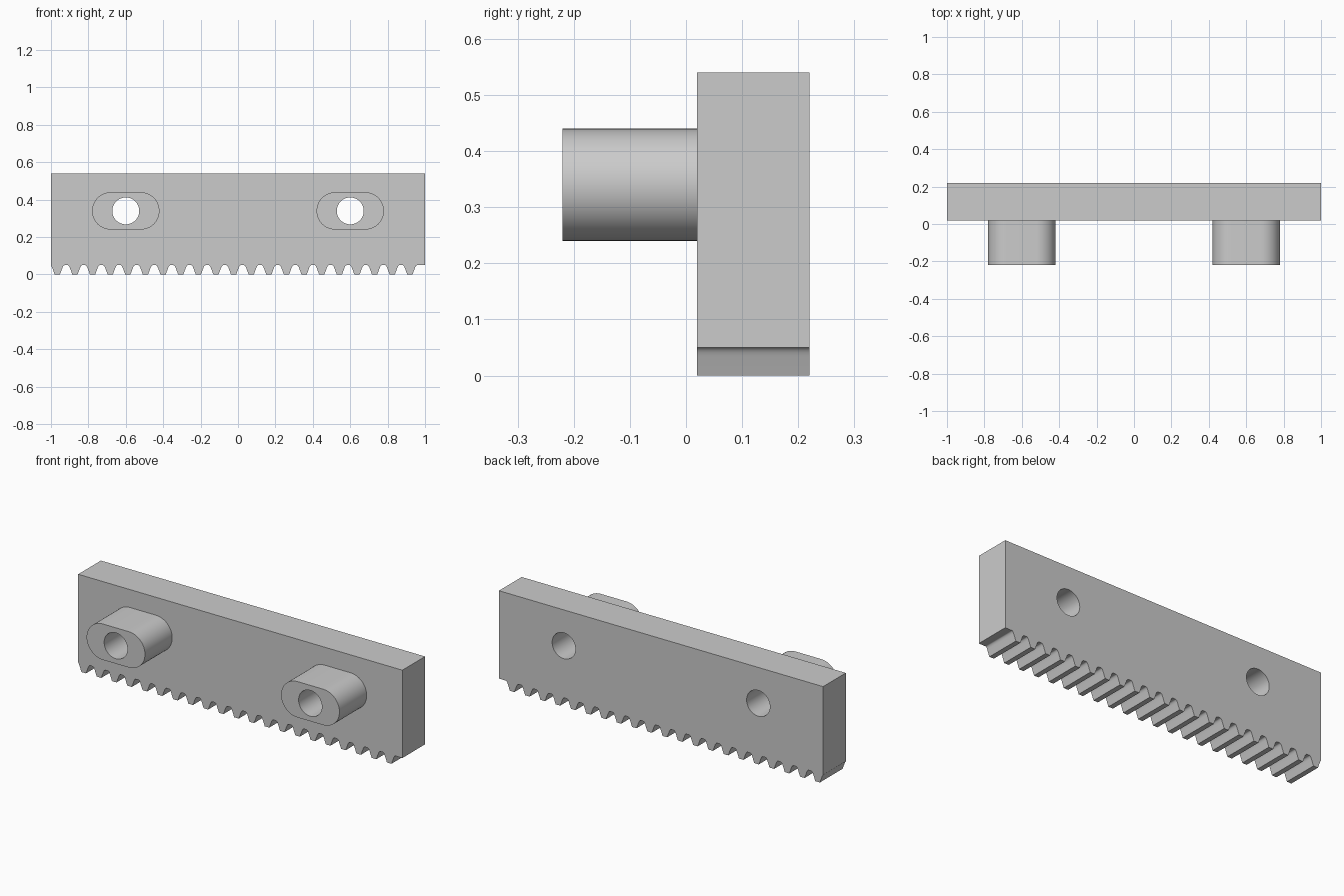
import bpy, bmesh, math
from mathutils import Vector

cube = bpy.data.objects.get("Cube")
if cube:
    bpy.data.objects.remove(cube, do_unlink=True)

grey = bpy.data.materials.new("light_grey")
grey.use_nodes = True
colour = (0.6, 0.6, 0.6, 1)
grey.diffuse_color = colour
grey.node_tree.nodes["Principled BSDF"].inputs["Base Color"].default_value = colour

PITCH = 0.03 * math.pi
TEETH = 21
FIRST = -0.966
ROOT = 0.05
TOP = 0.54
HOLE_X, HOLE_Z = 0.6, 0.34


def extrude(name, outline, y0, y1):
    """Solid from an (x, z) outline, running from y0 to y1."""
    bm = bmesh.new()
    face = bm.faces.new([bm.verts.new((x, y0, z)) for x, z in outline])
    geom = bmesh.ops.extrude_face_region(bm, geom=[face])["geom"]
    moved = [v for v in geom if isinstance(v, bmesh.types.BMVert)]
    bmesh.ops.translate(bm, verts=moved, vec=(0, y1 - y0, 0))
    bmesh.ops.recalc_face_normals(bm, faces=bm.faces)
    mesh = bpy.data.meshes.new(name)
    bm.to_mesh(mesh)
    bm.free()
    mesh.materials.append(grey)
    obj = bpy.data.objects.new(name, mesh)
    bpy.context.collection.objects.link(obj)
    return obj


def slot(cx, cz, half, radius, steps=24):
    """Outline of two half circles; a full circle when half is zero."""
    points = []
    for side in (1, -1):
        start = -side * math.pi / 2
        for i in range(steps + 1 if half else steps):
            a = start + math.pi * i / steps
            points.append((cx + side * half + radius * math.cos(a),
                           cz + radius * math.sin(a)))
    return points


def drill(obj, cutter):
    mod = obj.modifiers.new("hole", "BOOLEAN")
    mod.operation = "DIFFERENCE"
    mod.solver = "EXACT"
    mod.object = cutter
    bpy.context.view_layer.objects.active = obj
    bpy.ops.object.modifier_apply(modifier=mod.name)


# Half tooth: straight flank, then a rounded root
half_tooth = [Vector((0.014, 0))]
a, b, c = Vector((0.027, 0.035)), Vector((0.0325, ROOT)), Vector((0.04, ROOT))
for i in range(6):
    t = i / 5
    half_tooth.append(a * (1 - t) ** 2 + b * 2 * t * (1 - t) + c * t * t)

# Toothed bar
outline = []
for n in range(TEETH):
    x = FIRST + n * PITCH
    outline += [(max(x - p.x, -1), p.y) for p in reversed(half_tooth)]
    outline += [(x + p.x, p.y) for p in half_tooth]
outline += [(1, ROOT), (1, TOP), (-1, TOP)]
rack = extrude("toothed_bar", outline, 0.02, 0.22)
parts = [rack]

# Mounting bosses with through holes
for side, label in ((1, "left"), (-1, "right")):
    x = side * HOLE_X
    boss = extrude(label + "_boss", slot(x, HOLE_Z, 0.08, 0.1), -0.22, 0.02)
    cutter = extrude("hole_cutter", slot(x, HOLE_Z, 0, 0.072), -0.3, 0.3)
    cutter.hide_render = True
    drill(rack, cutter)
    drill(boss, cutter)
    bpy.data.objects.remove(cutter, do_unlink=True)
    parts.append(boss)

# Smooth rounded surfaces, keep hard edges
bpy.ops.object.select_all(action="DESELECT")
for obj in parts:
    obj.select_set(True)
bpy.context.view_layer.objects.active = rack
bpy.ops.object.shade_smooth_by_angle(angle=math.radians(30))
